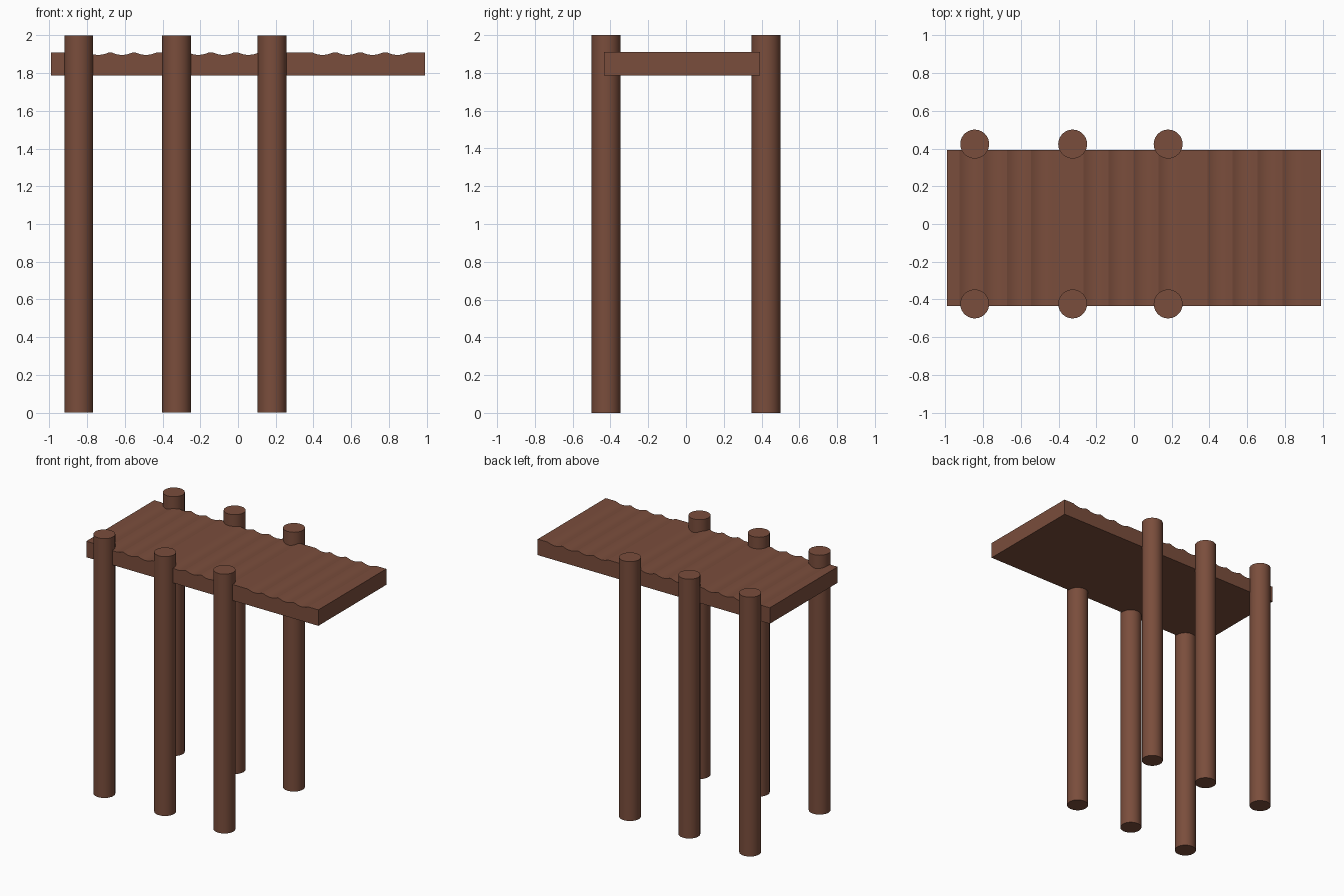
import bpy, bmesh, math

if "Cube" in bpy.data.objects:
    bpy.data.objects.remove(bpy.data.objects["Cube"])

def material(name, color):
    m = bpy.data.materials.new(name)
    m.diffuse_color = color
    m.use_nodes = True
    m.node_tree.nodes["Principled BSDF"].inputs["Base Color"].default_value = m.diffuse_color
    return m

wood = material("brown_wood", (0.195, 0.075, 0.045, 1))

def finish(obj, angle):
    obj.data.materials.append(wood)
    bpy.ops.object.select_all(action='DESELECT')
    obj.select_set(True)
    bpy.context.view_layer.objects.active = obj
    bpy.ops.object.shade_smooth_by_angle(angle=math.radians(angle))

# Six round posts in three pairs
for i, x in enumerate((-0.844, -0.325, 0.181)):
    for side, y in (("front", -0.4235), ("back", 0.4235)):
        bpy.ops.mesh.primitive_cylinder_add(vertices=40, radius=0.0765, depth=2, location=(x, y, 1))
        post = bpy.context.object
        post.name = f"{side}_post_{i + 1}"
        finish(post, 30)

# Deck side profile: shallow hollows worn into the top, in three groups of four
Y0, Y1, BOTTOM, TOP, DIP = -0.435, 0.393, 1.787, 1.91, 0.014
STEPS, WIDTH, PITCH = 8, 0.116, 0.1325
profile = [(-0.99, TOP)]
for start in (-0.925, -0.268, 0.39):
    for k in range(4):
        a = start + k * PITCH - (0.006 * k if start < -0.9 else 0)
        for s in range(STEPS + 1):
            t = s / STEPS
            profile.append((a + WIDTH * t, TOP - DIP * 4 * t * (1 - t)))
profile += [(0.99, TOP), (0.99, BOTTOM), (-0.99, BOTTOM)]

# Extrude the profile across the walkway
bm = bmesh.new()
face = bm.faces.new([bm.verts.new((x, Y0, z)) for x, z in profile])
ext = bmesh.ops.extrude_face_region(bm, geom=[face])
bmesh.ops.translate(bm, vec=(0, Y1 - Y0, 0),
                    verts=[g for g in ext["geom"] if isinstance(g, bmesh.types.BMVert)])
bmesh.ops.recalc_face_normals(bm, faces=bm.faces)
mesh = bpy.data.meshes.new("deck")
bm.to_mesh(mesh)
bm.free()
deck = bpy.data.objects.new("deck", mesh)
bpy.context.collection.objects.link(deck)
finish(deck, 15)
